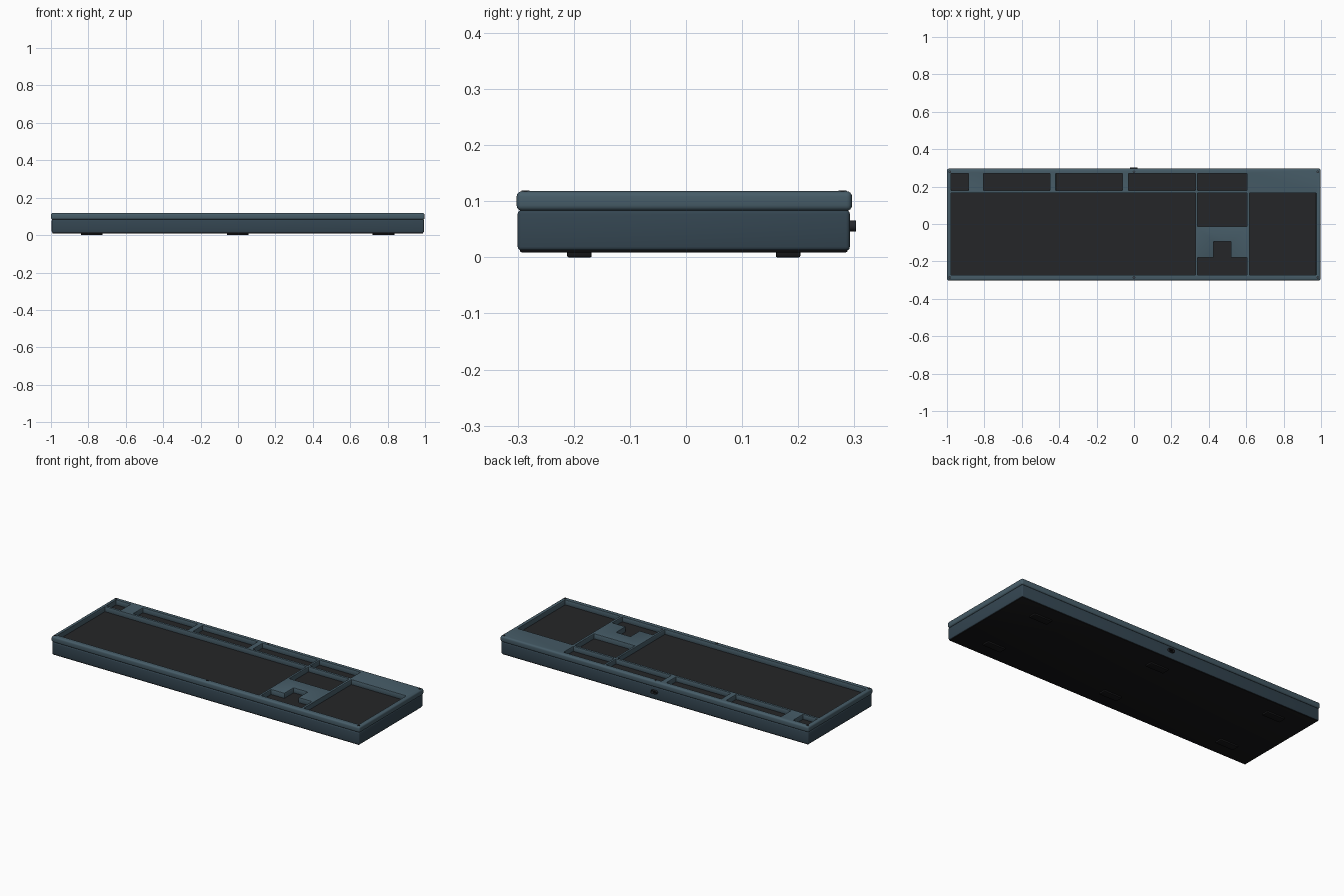
import bpy, bmesh, math

if "Cube" in bpy.data.objects:
    bpy.data.objects.remove(bpy.data.objects["Cube"])

CX, CY = -0.001, -0.003   # case centre; the rear port makes up the remaining depth


def material(name, rgb):
    m = bpy.data.materials.new(name)
    m.diffuse_color = (*rgb, 1)
    m.use_nodes = True
    m.node_tree.nodes["Principled BSDF"].inputs["Base Color"].default_value = m.diffuse_color
    return m


FRAME = material("slate_frame", (0.062, 0.108, 0.138))
TRAY = material("dark_slate", (0.034, 0.060, 0.082))
PLATE = material("charcoal", (0.018, 0.019, 0.021))
BLACK = material("black", (0.008, 0.008, 0.009))
METAL = material("dark_metal", (0.02, 0.022, 0.026))


def prism(name, pts, z0, z1, mat=None):
    """Extrude an outline in xy from z0 to z1."""
    bm = bmesh.new()
    face = bm.faces.new([bm.verts.new((x, y, z0)) for x, y in pts])
    top = bmesh.ops.extrude_face_region(bm, geom=[face])["geom"]
    bmesh.ops.translate(bm, vec=(0, 0, z1 - z0),
                        verts=[v for v in top if isinstance(v, bmesh.types.BMVert)])
    bmesh.ops.recalc_face_normals(bm, faces=bm.faces)
    mesh = bpy.data.meshes.new(name)
    bm.to_mesh(mesh)
    bm.free()
    ob = bpy.data.objects.new(name, mesh)
    bpy.context.collection.objects.link(ob)
    if mat:
        mesh.materials.append(mat)
    return ob


def rect(x0, x1, y0, y1):
    return [(x0, y0), (x1, y0), (x1, y1), (x0, y1)]


def centred(hx, hy, cx=CX, cy=CY):
    return rect(cx - hx, cx + hx, cy - hy, cy + hy)


def circle(cx, cy, r, n=16):
    return [(cx + r * math.cos(2 * math.pi * i / n),
             cy + r * math.sin(2 * math.pi * i / n)) for i in range(n)]


def stadium(hx, r, n=8):
    """Slot outline with round ends; hx is the half spacing of the end centres."""
    right = [(hx + r * math.cos(a), r * math.sin(a))
             for a in (math.pi * (i / n - 0.5) for i in range(n + 1))]
    return right + [(-x, -y) for x, y in right]


def apply(ob, mod):
    with bpy.context.temp_override(object=ob, active_object=ob, selected_objects=[ob]):
        bpy.ops.object.modifier_apply(modifier=mod.name)


def bevel(ob, width, segments=1, angle=60):
    m = ob.modifiers.new("bevel", 'BEVEL')
    m.width, m.segments = width, segments
    m.limit_method, m.angle_limit = 'ANGLE', math.radians(angle)
    apply(ob, m)


def cut(ob, cutter):
    cutter.hide_render = True
    m = ob.modifiers.new("cut", 'BOOLEAN')
    m.operation, m.solver, m.object = 'DIFFERENCE', 'EXACT', cutter
    apply(ob, m)
    bpy.data.objects.remove(cutter)


def smooth(ob):
    bpy.ops.object.select_all(action='DESELECT')
    ob.select_set(True)
    bpy.context.view_layer.objects.active = ob
    bpy.ops.object.shade_smooth_by_angle(angle=math.radians(35))


# Top frame with key-cluster openings
frame = prism("top_frame", centred(0.999, 0.299), 0.083, 0.118, FRAME)
bevel(frame, 0.010, 4)
F_ROW = (0.18, 0.27)
MAIN = (-0.273, 0.166)
openings = [
    rect(-0.978, -0.884, *F_ROW),      # escape key
    rect(-0.805, -0.450, *F_ROW),      # function groups
    rect(-0.418, -0.062, *F_ROW),
    rect(-0.030, 0.328, *F_ROW),
    rect(0.340, 0.604, *F_ROW),        # system keys
    rect(-0.978, 0.328, *MAIN),        # main keys
    rect(0.340, 0.604, -0.013, 0.166), # navigation keys
    rect(0.618, 0.974, *MAIN),         # number pad
    [(0.340, -0.273), (0.604, -0.273), (0.604, -0.18), (0.518, -0.18),
     (0.518, -0.094), (0.426, -0.094), (0.426, -0.18), (0.340, -0.18)],  # arrows
]
for outline in openings:
    cut(frame, prism("opening_cutter", outline, 0.05, 0.15))
bevel(frame, 0.002, 2)
smooth(frame)

# Lower tray, hollowed from above
tray = prism("lower_tray", centred(0.995, 0.296, CX, -0.004), 0.012, 0.0845, TRAY)
bevel(tray, 0.007, 3)
cut(tray, prism("tray_cutter", centred(0.982, 0.283), 0.025, 0.2))
smooth(tray)

# Switch plate seen through the openings, and bottom cover
plate = prism("switch_plate", centred(0.986, 0.287), 0.080, 0.088, PLATE)
cover = prism("bottom_cover", centred(0.991, 0.292, CX, -0.004), 0.009, 0.020, BLACK)
bevel(cover, 0.003, 2)
smooth(cover)

# Rubber feet
for x in (-0.78, 0, 0.78):
    for y in (-0.19, 0.182):
        foot = prism("rubber_foot", centred(0.058, 0.022, x - 0.002, y), 0, 0.012, BLACK)
        bevel(foot, 0.003, 2)
        smooth(foot)

# Frame screws with hex sockets
for x in (-0.985, 0, 0.983):
    for y in (-0.286, 0.279):
        screw = prism("frame_screw", circle(x, y, 0.007), 0.112, 0.1195, METAL)
        cut(screw, prism("socket_cutter", circle(x, y, 0.0035, 6), 0.1165, 0.13))
        smooth(screw)

# Rear cable port: slot-shaped collar with a recess and contact tongue
port = prism("cable_port", stadium(0.011, 0.010), 0, 0.023, METAL)
cut(port, prism("port_cutter", stadium(0.010, 0.006), 0.006, 0.05))
bevel(port, 0.001, 2)
tongue = prism("port_tongue", centred(0.009, 0.0015, 0, 0), 0.005, 0.020, BLACK)
for part in (port, tongue):
    part.rotation_euler = (-math.pi / 2, 0, 0)
    part.location = (-0.001, 0.280, 0.056)
    smooth(part)
